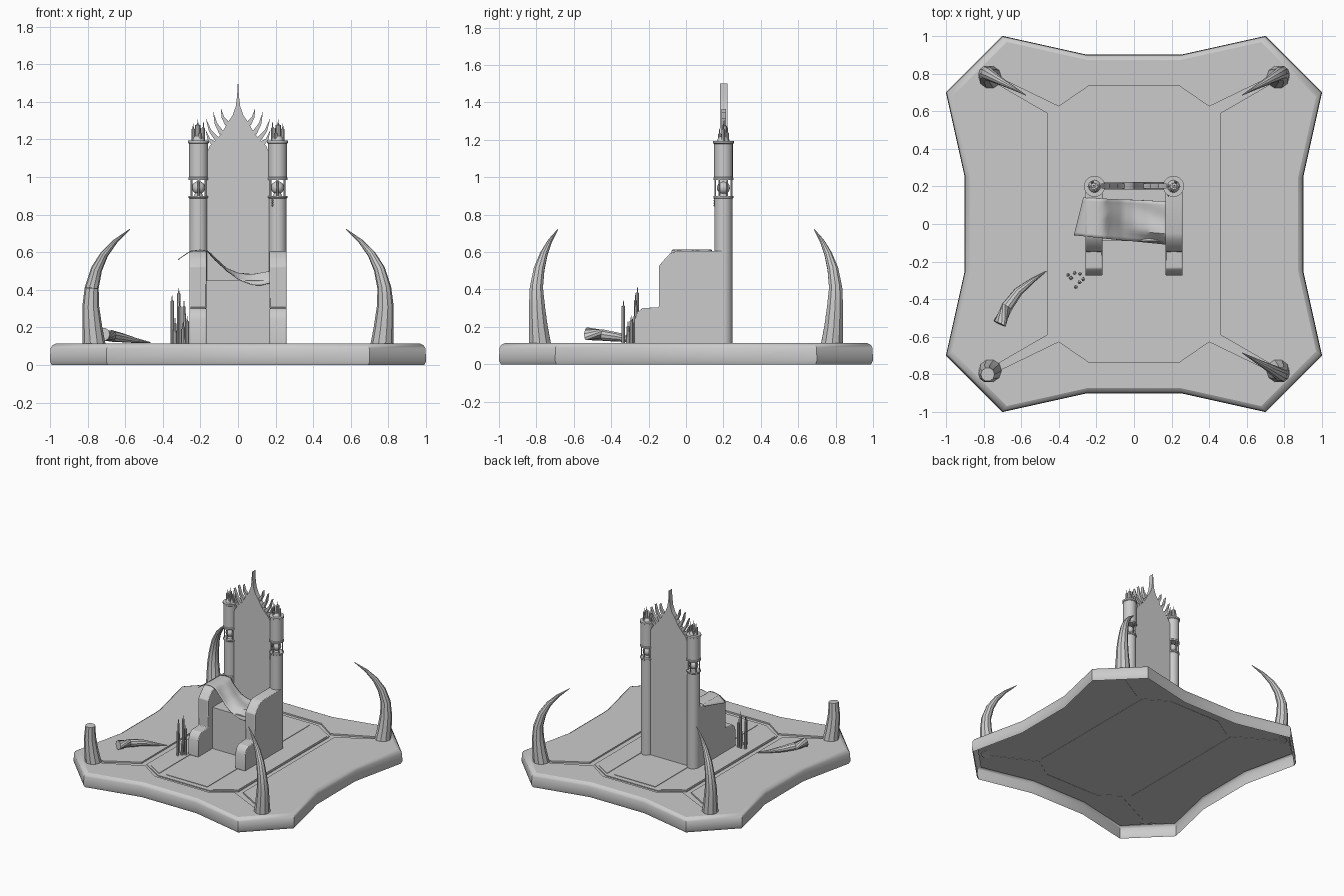
import bpy, bmesh, math
from mathutils import Vector

if "Cube" in bpy.data.objects:
    bpy.data.objects.remove(bpy.data.objects["Cube"])


def make(name, verts, faces, fix=True):
    me = bpy.data.meshes.new(name)
    me.from_pydata([tuple(v) for v in verts], [], faces)
    if fix:
        bm = bmesh.new()
        bm.from_mesh(me)
        bmesh.ops.recalc_face_normals(bm, faces=bm.faces)
        bm.to_mesh(me)
        bm.free()
    ob = bpy.data.objects.new(name, me)
    bpy.context.collection.objects.link(ob)
    return ob


def prism(name, pts, axis, a, b, bevel=0):
    """Extrude a 2D outline along an axis from a to b."""
    place = {'x': lambda p, t: (t, p[0], p[1]),
             'y': lambda p, t: (p[0], t, p[1]),
             'z': lambda p, t: (p[0], p[1], t)}[axis]
    n = len(pts)
    verts = [place(p, t) for t in (a, b) for p in pts]
    faces = [list(range(n)), list(range(n, 2 * n))]
    faces += [(i, (i + 1) % n, n + (i + 1) % n, n + i) for i in range(n)]
    ob = make(name, verts, faces)
    if bevel:
        m = ob.modifiers.new("bevel", 'BEVEL')
        m.width = bevel
        m.segments = 2
        m.limit_method = 'ANGLE'
    return ob


def tube(name, path, sides=12):
    """Tapered tube through (x, y, z, radius) points."""
    pts = [Vector(p[:3]) for p in path]
    verts, faces, last = [], [], len(pts) - 1
    for i, p in enumerate(pts):
        t = (pts[min(i + 1, last)] - pts[max(i - 1, 0)]).normalized()
        side = Vector((0, 1, 0)) if abs(t.y) < 0.9 else Vector((0, 0, 1))
        u = side.cross(t).normalized()
        w = t.cross(u)
        for k in range(sides):
            ang = 2 * math.pi * k / sides
            verts.append(p + path[i][3] * (u * math.cos(ang) + w * math.sin(ang)))
    for i in range(last):
        for k in range(sides):
            j = (k + 1) % sides
            faces.append((i * sides + k, i * sides + j, (i + 1) * sides + j, (i + 1) * sides + k))
    faces += [list(range(sides)), list(range(last * sides, (last + 1) * sides))]
    return make(name, verts, faces)


def lerp(table, x):
    for (x0, z0), (x1, z1) in zip(table, table[1:]):
        if x <= x1:
            return z0 + (z1 - z0) * (x - x0) / (x1 - x0)
    return table[-1][1]


# Platform: hollow shell, open underneath
quad = [(0.9, 0.25), (1.0, 0.7), (0.7, 1.0), (0.25, 0.9)]
outline = list(quad)
for _ in range(3):
    quad = [(-y, x) for x, y in quad]
    outline += quad
TOP, S = 0.114, 0.968
rings = [(0.99, 0), (1.0, 0.02), (0.997, 0.088), (0.988, 0.104), (S, TOP)]
n = len(outline)
verts = [(x * s, y * s, z) for s, z in rings for x, y in outline]
faces = [(r * n + i, r * n + (i + 1) % n, (r + 1) * n + (i + 1) % n, (r + 1) * n + i)
         for r in range(len(rings) - 1) for i in range(n)]
base = len(verts)
verts += [(x * 0.975, y * 0.975, 0.102) for x, y in outline]
faces.append(list(range(base, base + n)))
make("platform_shell", verts, faces, fix=False)

# Floor panels with grooves between them
east = [(0.85 * S, 0.85 * S), (0.79, 0.80), (0.745, 0.755), (0.46, 0.59)]
east_out = [(0.9 * S, 0.25 * S), (1.0 * S, 0.7 * S)]
north = [(0.7 * S, 1.0 * S), (0.85 * S, 0.85 * S), (0.79, 0.80), (0.73, 0.785),
         (0.40, 0.625), (0.24, 0.735)]
flank = [(0.245, 0.675), (0.405, 0.575), (0.405, -0.575), (0.245, -0.675)]
octagon = [(0.235, 0.70), (0.415, 0.59), (0.415, -0.59), (0.235, -0.70)]
for s in (-1, 1):
    half = east_out + east
    pts = half + [(x, -y) for x, y in reversed(half)]
    prism("side_panel", [(s * x, y) for x, y in pts], 'z', 0.10, TOP)
    half = [(0.25 * S, 0.9 * S)] + north
    pts = half + [(-x, y) for x, y in reversed(half)]
    prism("end_panel", [(x, s * y) for x, y in pts], 'z', 0.10, TOP)
    prism("flank_plate", [(s * x, y) for x, y in flank], 'z', 0.10, 0.113)
prism("floor_octagon", octagon + [(-x, -y) for x, y in octagon], 'z', 0.10, 0.109)
prism("centre_plate", [(-0.185, -0.66), (0.185, -0.66), (0.185, 0.66), (-0.185, 0.66)],
      'z', 0.10, 0.113)

# Corner tusks, one of them broken off
tusk = [(0.765, 0.78, 0.10, 0.062), (0.775, 0.79, 0.2, 0.053), (0.783, 0.797, 0.31, 0.045),
        (0.778, 0.80, 0.41, 0.037), (0.752, 0.785, 0.51, 0.030), (0.71, 0.76, 0.59, 0.021),
        (0.65, 0.727, 0.66, 0.012), (0.575, 0.685, 0.722, 0.002)]
for sx, sy in ((1, 1), (-1, 1), (1, -1)):
    tube("tusk", [(sx * x, sy * y, z, r) for x, y, z, r in tusk], 10)
tube("broken_tusk_stump", [(-x, -y, z, r) for x, y, z, r in tusk[:4]], 10)
tube("broken_tusk_tip", [(-0.715, -0.53, 0.163, 0.036), (-0.675, -0.44, 0.155, 0.031),
                         (-0.615, -0.36, 0.145, 0.024), (-0.54, -0.30, 0.13, 0.013),
                         (-0.465, -0.25, 0.12, 0.002)], 10)

# Floor candles
for x, y, top in ((-0.35, -0.27, 0.36), (-0.315, -0.26, 0.40), (-0.287, -0.265, 0.33),
                  (-0.27, -0.293, 0.25), (-0.29, -0.31, 0.22), (-0.31, -0.335, 0.33),
                  (-0.335, -0.287, 0.24)):
    tube("floor_candle", [(x, y, 0.11, 0.010), (x, y, top - 0.02, 0.009),
                          (x, y, top - 0.015, 0.003), (x, y, top + 0.01, 0.002)], 8)

# Throne: arms, seat, backrest
arm = [(-0.275, 0.11), (-0.275, 0.24), (-0.262, 0.275), (-0.235, 0.30), (-0.145, 0.305),
       (-0.145, 0.525), (-0.12, 0.555), (-0.085, 0.593), (-0.05, 0.606), (0.2, 0.606), (0.2, 0.11)]
for s in (-1, 1):
    prism("arm", arm, 'x', s * 0.168, s * 0.258, 0.005)
prism("seat", [(-0.09, 0.11), (-0.09, 0.45), (0.2, 0.45), (0.2, 0.11)], 'x', -0.17, 0.17)
crest = [(0.17, 0.11), (0.17, 1.12), (0.15, 1.165), (0.115, 1.20), (0.085, 1.235), (0.055, 1.29),
         (0.03, 1.325), (0.012, 1.375), (0.005, 1.43), (0.001, 1.50)]
prism("backrest", crest + [(-x, z) for x, z in reversed(crest)], 'y', 0.183, 0.222)

# Curved crest spikes: base, bend, tip
spikes = [((0.13, 1.18), (0.155, 1.20), (0.172, 1.25)),
          ((0.11, 1.20), (0.148, 1.245), (0.172, 1.315)),
          ((0.085, 1.23), (0.118, 1.285), (0.133, 1.35)),
          ((0.055, 1.28), (0.082, 1.32), (0.09, 1.365))]
for s in (-1, 1):
    for b, m, t in spikes:
        d = (Vector(t) - Vector(b)).normalized()
        nx, nz = -d.y, d.x
        pts = [(b[0] + nx * 0.014, b[1] + nz * 0.014), (m[0] + nx * 0.007, m[1] + nz * 0.007), t,
               (m[0] - nx * 0.007, m[1] - nz * 0.007), (b[0] - nx * 0.014, b[1] - nz * 0.014)]
        prism("crest_spike", [(s * x, z) for x, z in pts], 'y', 0.19, 0.215)

# Columns with lanterns and candle clusters
for s in (-1, 1):
    cx, cy = s * 0.21, 0.2
    col = lambda prof: [(cx, cy, z, r) for z, r in prof]
    tube("column_shaft", col([(0.11, 0.049), (0.885, 0.048), (0.89, 0.053), (0.90, 0.053)]), 20)
    tube("column_drum", col([(0.985, 0.054), (0.995, 0.054), (1.0, 0.05), (1.178, 0.05),
                             (1.182, 0.056), (1.195, 0.056)]), 20)
    for k in range(6):
        a = math.pi * (k + 0.5) / 3
        x, y = cx + 0.043 * math.cos(a), cy + 0.043 * math.sin(a)
        tube("lantern_bar", [(x, y, 0.895, 0.005), (x, y, 0.99, 0.005)], 6)
    ball = [(0.943 - 0.034 * math.cos(math.pi * i / 8), 0.001 + 0.034 * math.sin(math.pi * i / 8))
            for i in range(9)]
    tube("lantern_orb", col(ball), 12)
    tube("lantern_stand", col([(0.895, 0.025), (0.915, 0.018)]), 10)
    tube("wax_mound", col([(1.19, 0.035), (1.21, 0.028), (1.218, 0.018)]), 12)
    for dx, dy, r, top in ((0.028, 0, 0.009, 1.265), (0.004, 0.004, 0.014, 1.285),
                           (-0.026, 0.002, 0.009, 1.27), (-0.01, -0.02, 0.009, 1.24),
                           (0.012, 0.022, 0.008, 1.245)):
        x, y = cx + s * dx, cy + dy
        tube("column_candle", [(x, y, 1.19, r), (x, y, top - 0.01, r), (x, y, top - 0.005, 0.003),
                               (x, y, top + 0.02, 0.002)], 8)

# Hanging charm under the right lantern
for i in range(4):
    z = 0.895 - i * 0.013
    tube("charm_bead", [(0.183, 0.152, z, 0.002), (0.183, 0.152, z - 0.006, 0.006),
                        (0.183, 0.152, z - 0.012, 0.002)], 6)

# Draped cloth over the left arm and the seat
sag = [(-0.33, 0.555), (-0.28, 0.59), (-0.25, 0.608), (-0.2, 0.614), (-0.16, 0.608),
       (-0.12, 0.565), (-0.06, 0.51), (0, 0.485), (0.08, 0.478), (0.175, 0.495)]
NX, NY = 28, 12
verts = []
for j in range(NY + 1):
    v = j / NY
    for i in range(NX + 1):
        u = i / NX
        x = (-0.32 + 0.05 * v) * (1 - u) + 0.172 * u
        y = -0.06 + 0.2 * v - 0.05 * u * (1 - v) - 0.02 * u * v
        z = lerp(sag, x) + 0.006 * math.sin(9 * v + 6 * u) * min(1, 5 * u) * (x > -0.15)
        z -= 0.055 * max(0, 1 - v * 4) * max(0, min(1, (x + 0.08) / 0.2))
        verts.append((x, y, z))
faces = [(j * (NX + 1) + i, j * (NX + 1) + i + 1, (j + 1) * (NX + 1) + i + 1, (j + 1) * (NX + 1) + i)
         for j in range(NY) for i in range(NX)]
cloth = make("draped_cloth", verts, faces)
cloth.modifiers.new("thickness", 'SOLIDIFY').thickness = 0.004

# Smooth shading with sharp edges kept
for ob in bpy.context.scene.objects:
    ob.select_set(True)
bpy.context.view_layer.objects.active = cloth
bpy.ops.object.shade_smooth_by_angle(angle=math.radians(35))
